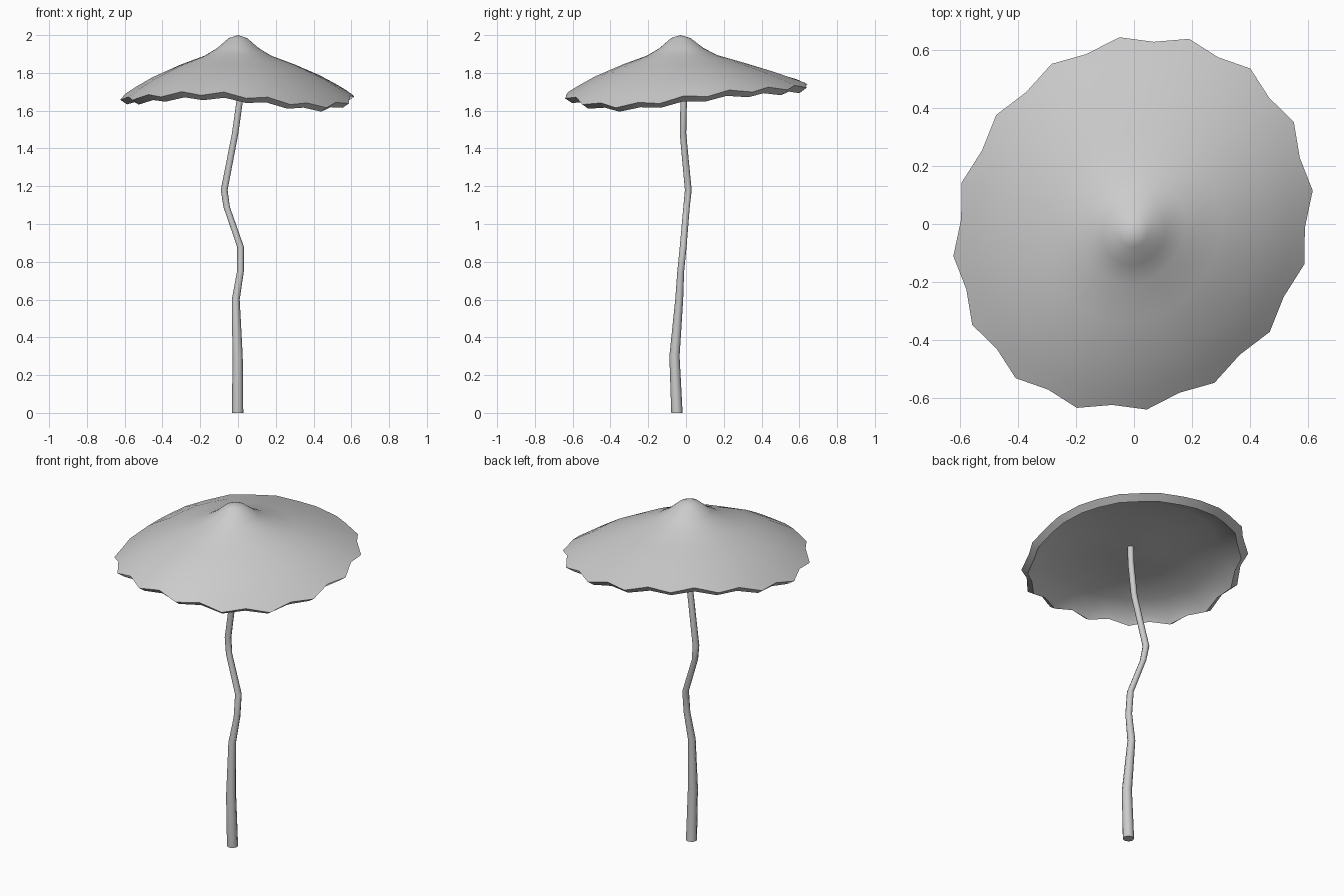
import bpy, bmesh
from math import sin, cos, pi, radians, atan2

if "Cube" in bpy.data.objects:
    bpy.data.objects.remove(bpy.data.objects["Cube"])


def skin(name, rings, angle):
    """Join rings (equal point counts, or a single point at an end) into a smooth mesh."""
    bm = bmesh.new()
    rows = [[bm.verts.new(p) for p in ring] for ring in rings]
    n = max(len(r) for r in rows)
    for a, b in zip(rows, rows[1:]):
        for i in range(n):
            j = (i + 1) % n
            if len(a) == 1:
                bm.faces.new((a[0], b[i], b[j]))
            elif len(b) == 1:
                bm.faces.new((a[i], b[0], a[j]))
            else:
                bm.faces.new((a[i], b[i], b[j], a[j]))
    for end in (rows[0], rows[-1]):
        if len(end) > 2:
            bm.faces.new(end)
    bmesh.ops.recalc_face_normals(bm, faces=bm.faces)
    me = bpy.data.meshes.new(name)
    bm.to_mesh(me)
    bm.free()
    ob = bpy.data.objects.new(name, me)
    bpy.context.collection.objects.link(ob)
    bpy.context.view_layer.objects.active = ob
    ob.select_set(True)
    bpy.ops.object.shade_smooth_by_angle(angle=radians(angle))
    ob.select_set(False)
    return ob


# Stem: crooked tapering tube (x, y, z, radius)
path = [(-0.002, -0.048, 0.0, 0.030), (-0.002, -0.061, 0.30, 0.027),
        (-0.012, -0.036, 0.60, 0.021), (0.013, -0.028, 0.75, 0.018),
        (0.013, -0.015, 0.88, 0.018), (-0.060, 0.003, 1.09, 0.017),
        (-0.073, 0.012, 1.18, 0.018), (-0.015, -0.016, 1.48, 0.017),
        (0.010, -0.012, 1.66, 0.017), (0.008, -0.020, 1.80, 0.017)]
skin("stem", [[(x + r * cos(k * pi / 4), y + r * sin(k * pi / 4), z)
               for k in range(8)] for x, y, z, r in path], 60)

# Cap: tilted elliptical umbrella with a scalloped rim
SIDES = 32
APEX = (0.0, -0.03)
TURN = radians(58)


def rim(i):
    t = 2 * pi * i / SIDES - TURN - 0.07
    wave = 1 if i % 2 else -1
    grow = 1 + 0.020 * wave
    u, v = 0.658 * grow * cos(t), 0.590 * grow * sin(t) + 0.004
    x = u * cos(TURN) - v * sin(TURN)
    y = u * sin(TURN) + v * cos(TURN)
    a = atan2(y, x)
    z = (1.693 - 0.03 * x + 0.072 * y + 0.02 * cos(2 * (a - radians(85)))
         + 0.02 * cos(3 * (a - radians(255))))
    return x, y, z, wave


def cap_ring(s, h, drop=0):
    """Ring at fraction s of the way to the rim, fraction h of the height to the peak."""
    if s == 0:
        return [(*APEX, 1.69 + 0.31 * h)]
    ring = []
    for i in range(SIDES):
        x, y, z, wave = rim(i)
        w = s ** 4 * wave
        base = 1.69 + (z - 1.69) * s ** 1.5
        grow = 1 - 0.020 * wave * (1 - s ** 4)
        ring.append((APEX[0] * (1 - s) + x * grow * s,
                     APEX[1] * (1 - s) + y * grow * s,
                     base + (2.0 - base) * h - 0.010 * w - drop))
    return ring


# Upper skin, rolled lip, then shallow underside
profile = [(0, 1), (0.08, 0.95), (0.18, 0.78), (0.29, 0.65), (0.50, 0.50),
           (0.75, 0.285), (0.90, 0.12), (1, 0), (0.945, 0, 0.028), (0.90, 0.02),
           (0.75, 0.15), (0.50, 0.25), (0.25, 0.27), (0, 0.25)]
skin("cap", [cap_ring(*p) for p in profile], 60)
